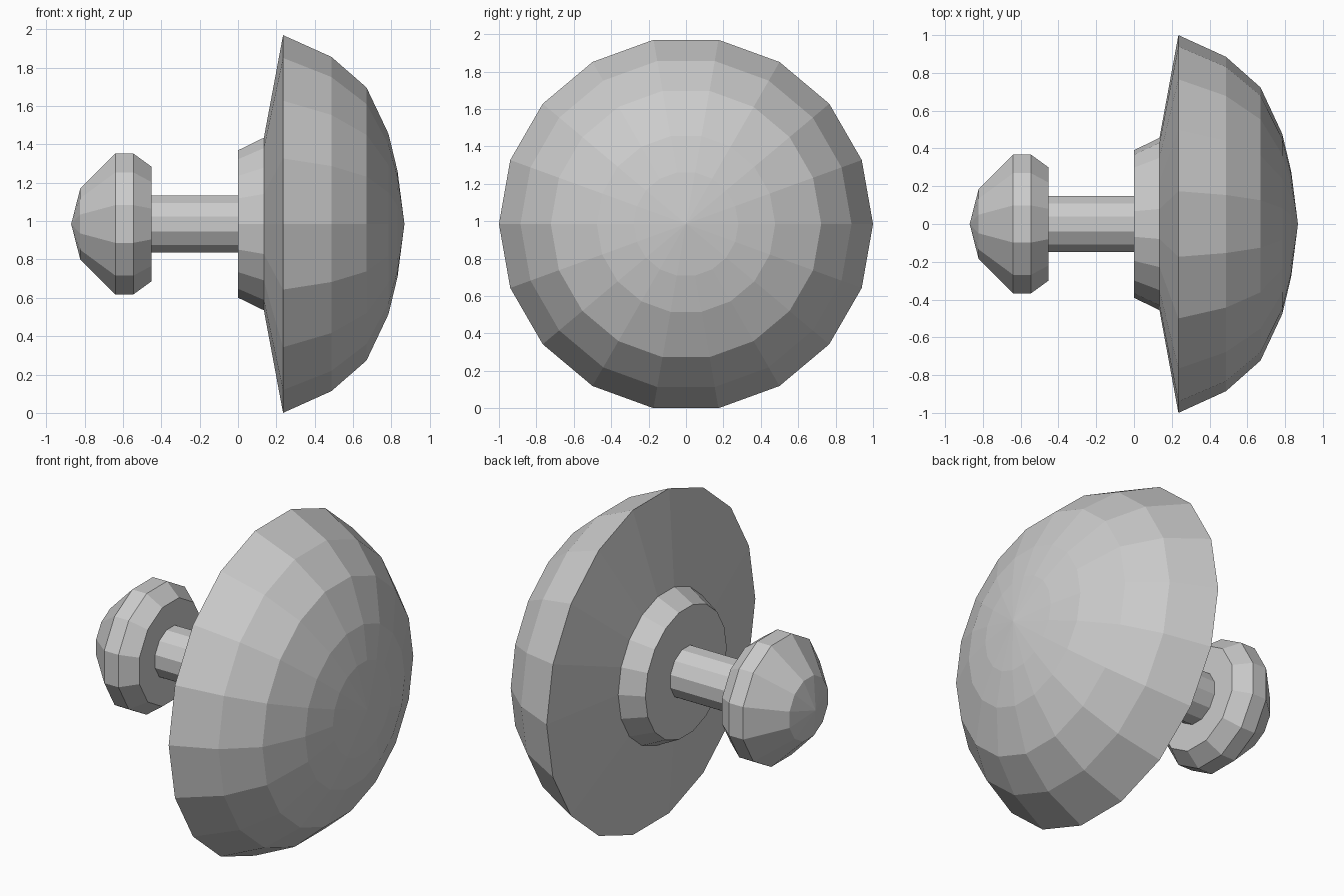
import bpy
from math import cos, sin, pi

if "Cube" in bpy.data.objects:
    bpy.data.objects.remove(bpy.data.objects["Cube"])

AXIS_Z = 0.985


def lathe(name, profile, sides, offset=0.0):
    """Revolve (x, radius) points around the horizontal x axis; flat faces."""
    verts, faces, rings = [], [], []
    for x, r in profile:
        start = len(verts)
        if r == 0:
            verts.append((x, 0, AXIS_Z))
            rings.append([start] * sides)
        else:
            for i in range(sides):
                a = 2 * pi * i / sides + offset
                verts.append((x, r * cos(a), AXIS_Z + r * sin(a)))
            rings.append(list(range(start, start + sides)))
    for a, b in zip(rings, rings[1:]):
        for i in range(sides):
            j = (i + 1) % sides
            quad = [a[i], b[i], b[j], a[j]]
            faces.append(list(dict.fromkeys(quad))[::-1])
    # Cap open ends
    if profile[0][1] > 0:
        faces.append(rings[0][::-1])
    if profile[-1][1] > 0:
        faces.append(rings[-1])
    mesh = bpy.data.meshes.new(name)
    mesh.from_pydata(verts, [], faces)
    mesh.update()
    obj = bpy.data.objects.new(name, mesh)
    bpy.context.collection.objects.link(obj)
    return obj


# Large domed head with its stepped collar
lathe("domed_head", [(0.0, 0.39), (0.135, 0.457), (0.235, 1.0), (0.487, 0.885),
                     (0.67, 0.723), (0.785, 0.477), (0.832, 0.28), (0.868, 0)], 18)

# Shaft joining head and knob
lathe("shaft", [(-0.452, 0.154), (0.0, 0.154)], 12, pi / 12)

# Small faceted knob
lathe("knob", [(-0.87, 0), (-0.823, 0.19), (-0.64, 0.38), (-0.545, 0.38),
               (-0.452, 0.31)], 12, pi / 12)
